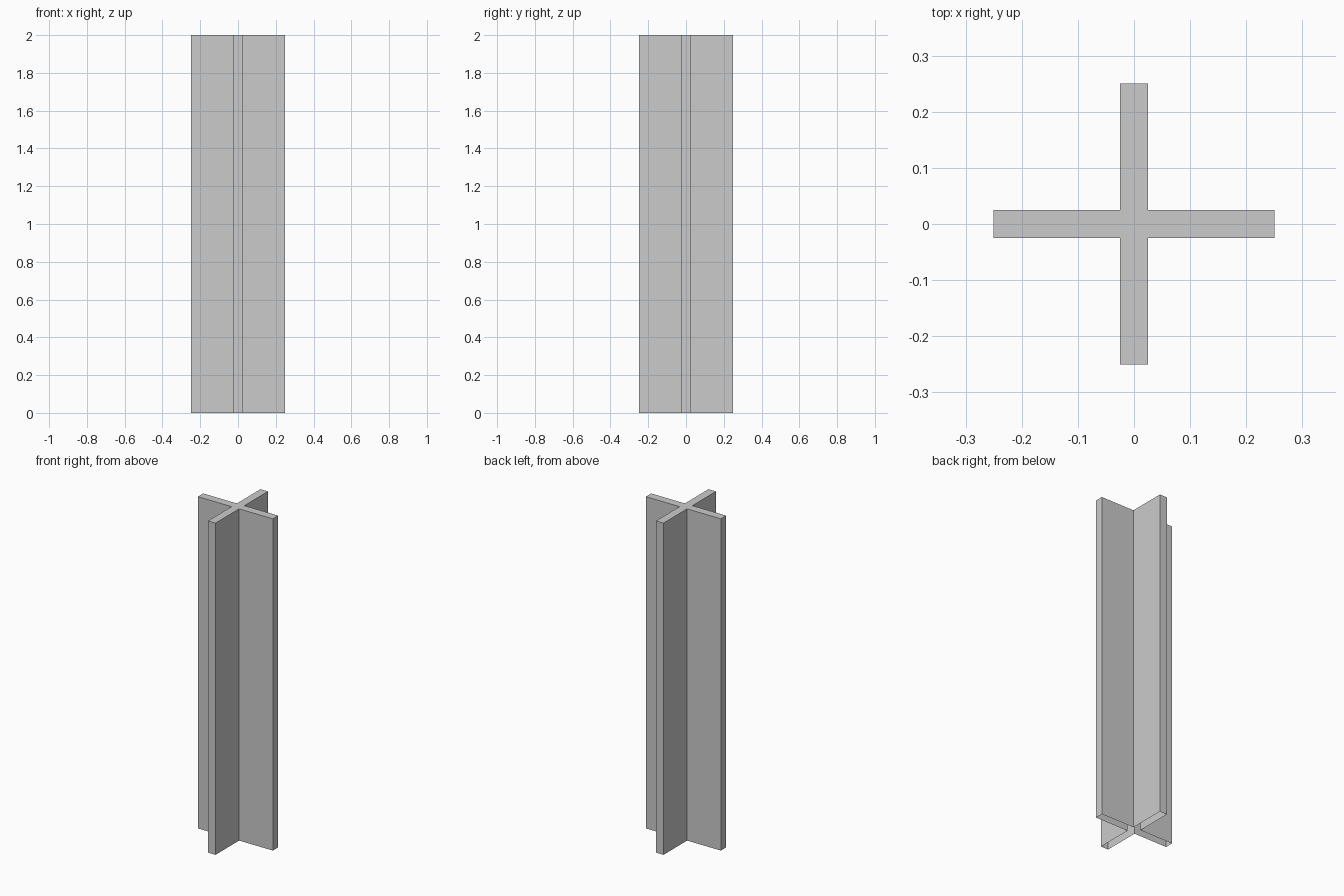
import bpy, bmesh

if "Cube" in bpy.data.objects:
    bpy.data.objects.remove(bpy.data.objects["Cube"])

A, T, H = 0.25, 0.025, 2.0  # arm reach, half thickness, height

# Plus-shaped outline: one arm corner triple turned four times
outline = []
x1, y1, x2, y2, x3, y3 = A, -T, A, T, T, T
for i in range(4):
    outline += [(x1, y1), (x2, y2), (x3, y3)]
    x1, y1, x2, y2, x3, y3 = -y1, x1, -y2, x2, -y3, x3

# Cross post: capped on top, open underneath where it meets the floor
bm = bmesh.new()
low = [bm.verts.new((x, y, 0)) for x, y in outline]
high = [bm.verts.new((x, y, H)) for x, y in outline]
n = len(outline)
for i in range(n):
    j = (i + 1) % n
    bm.faces.new((low[i], low[j], high[j], high[i]))
bm.faces.new(high)

mesh = bpy.data.meshes.new("cross_post")
bm.to_mesh(mesh)
bm.free()
post = bpy.data.objects.new("cross_post", mesh)
bpy.context.collection.objects.link(post)
